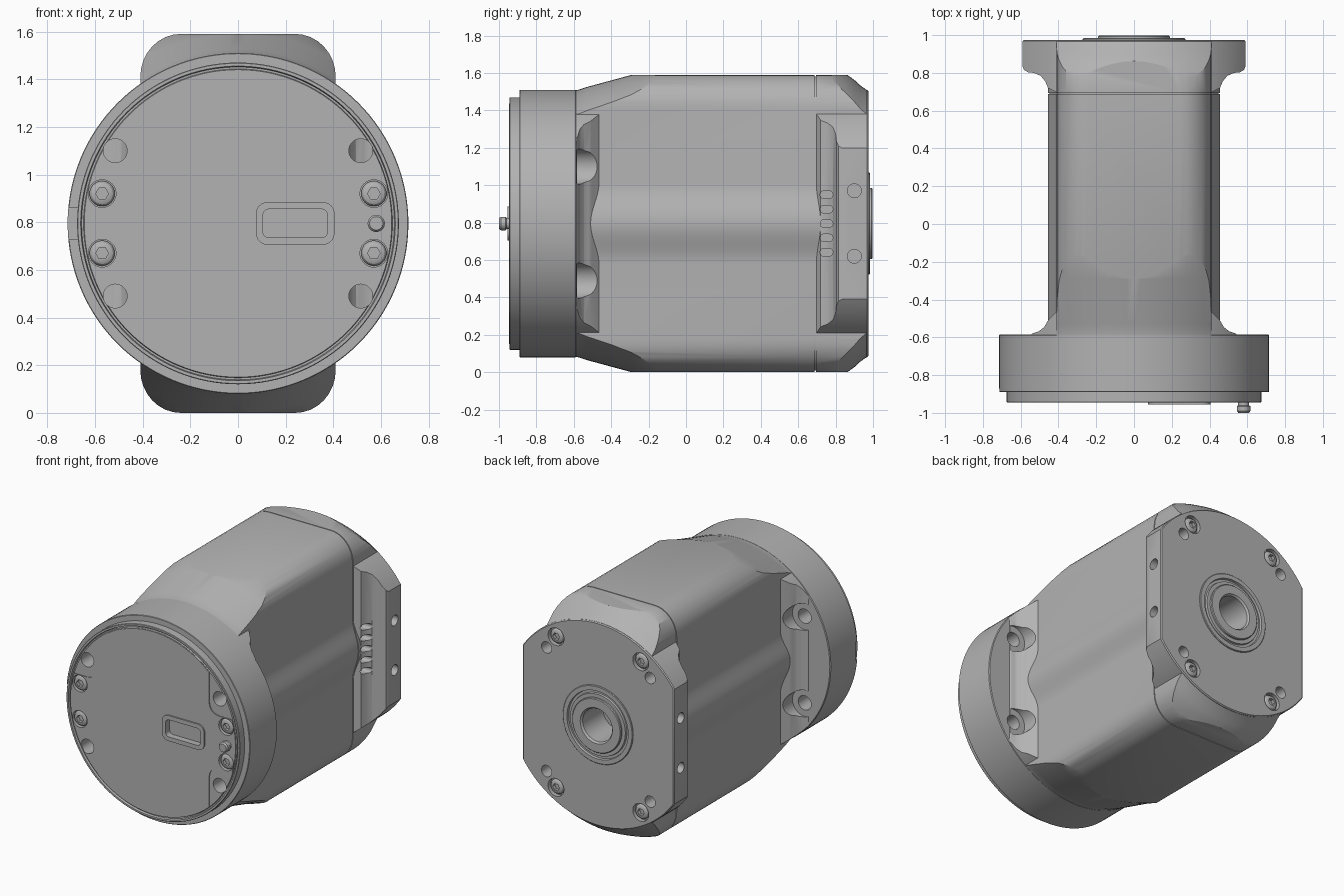
import bpy, bmesh, math
from mathutils import Vector

if "Cube" in bpy.data.objects:
    bpy.data.objects.remove(bpy.data.objects["Cube"])

CZ = 0.795  # height of the main axis

grey = bpy.data.materials.new("grey metal")
grey.use_nodes = True
COL = (0.45, 0.45, 0.45, 1)
grey.diffuse_color = COL
grey.node_tree.nodes["Principled BSDF"].inputs["Base Color"].default_value = COL


def finish(bm, name):
    bmesh.ops.recalc_face_normals(bm, faces=bm.faces[:])
    me = bpy.data.meshes.new(name)
    bm.to_mesh(me)
    bm.free()
    me.materials.append(grey)
    ob = bpy.data.objects.new(name, me)
    bpy.context.collection.objects.link(ob)
    return ob


# Place a flat section point (a, b) at distance d along the axis
PLACE = {"X": lambda a, b, d: Vector((d, a, CZ + b)),
         "Y": lambda a, b, d: Vector((a, d, CZ + b)),
         "Z": lambda a, b, d: Vector((a, b, CZ + d))}


def prism(name, outlines, axis, lo, hi):
    """Extrude one or more closed outlines along an axis."""
    bm = bmesh.new()
    for pts in outlines:
        f = bm.faces.new([bm.verts.new(PLACE[axis](a, b, lo)) for a, b in pts])
        ext = bmesh.ops.extrude_face_region(bm, geom=[f], use_keep_orig=True)
        vs = [v for v in ext["geom"] if isinstance(v, bmesh.types.BMVert)]
        off = PLACE[axis](0, 0, hi) - PLACE[axis](0, 0, lo)
        bmesh.ops.translate(bm, vec=off, verts=vs)
    return finish(bm, name)


def revolve(name, profile, at=(0, 0), steps=128):
    """Spin an (r, y) profile, running axis to axis, about a line along y."""
    bm = bmesh.new()
    c = Vector((at[0], 0, CZ + at[1]))
    vs = [bm.verts.new(c + Vector((r, y, 0))) for r, y in profile]
    es = [bm.edges.new(p) for p in zip(vs, vs[1:])]
    bmesh.ops.spin(bm, geom=vs + es, cent=c, axis=(0, 1, 0),
                   angle=math.tau, steps=steps, use_duplicate=False)
    bmesh.ops.remove_doubles(bm, verts=bm.verts[:], dist=1e-5)
    return finish(bm, name)


def boolean(ob, tool, op="DIFFERENCE"):
    m = ob.modifiers.new("bool", "BOOLEAN")
    m.operation, m.object, m.solver = op, tool, "EXACT"
    bpy.context.view_layer.objects.active = ob
    bpy.ops.object.modifier_apply(modifier=m.name)
    bpy.data.objects.remove(tool)


def circle(a, b, r, n=32):
    return [(a + r * math.cos(i * math.tau / n), b + r * math.sin(i * math.tau / n)) for i in range(n)]


def rounded(a0, a1, b0, b1, r, n=6):
    pts = []
    for k, (a, b) in enumerate([(a1 - r, b1 - r), (a0 + r, b1 - r), (a0 + r, b0 + r), (a1 - r, b0 + r)]):
        for i in range(n + 1):
            t = (k + i / n) * math.pi / 2
            pts.append((a + r * math.cos(t), b + r * math.sin(t)))
    return pts


def mirror4(q):
    """Quarter outline from top (b high) down to b = 0, mirrored both ways."""
    half = q + [(a, -b) for a, b in reversed(q) if b > 1e-6]
    return half + [(-a, b) for a, b in reversed(half) if a > 1e-6]


def corners(a, b):
    return [(s * a, t * b) for s in (1, -1) for t in (1, -1)]


def holes(ob, centres, r, lo, hi, axis="Y"):
    boolean(ob, prism("cutter", [circle(a, b, r) for a, b in centres], axis, lo, hi))


def disc(name, r, lo, hi):
    return revolve(name, [(0, lo), (r, lo), (r, hi), (0, hi)])


# Casing section: flat top, rounded shoulders and a soft bulge on each side
shoulder = [(0.24 + 0.17 * math.sin(i * math.pi / 16), 0.615 + 0.18 * math.cos(i * math.pi / 16)) for i in range(9)]
bulge = [(0.41 + 0.0225 * (1 - math.cos(math.pi * i / 10)), 0.22 * (1 - i / 10)) for i in range(11)]
section = mirror4(shoulder + bulge)

# Main casing, tapered by a cone towards the flange
casing = prism("main_casing", [section], "Y", -0.6, 0.688)
boolean(casing, revolve("cone", [(0, -0.65), (0.71, -0.65), (0.715, -0.575), (0.73, -0.53),
                                 (0.795, -0.29), (0.85, -0.13), (0.9, 0.0), (0.9, 0.8), (0, 0.8)]), "INTERSECT")
prism("seam_core", [[(a * 0.985, b * 0.99) for a, b in section]], "Y", 0.65, 0.72)

# Front flange
EARS = corners(0.515, 0.305)
SCREWS = corners(0.57, 0.125)
flange = revolve("front_flange", [(0, -0.89), (0.712, -0.89), (0.715, -0.887), (0.715, -0.59),
                                  (0.71, -0.585), (0, -0.585)])
holes(flange, EARS, 0.05, -1, -0.4)
boolean(flange, prism("cutter", [[(-0.8, -0.065), (-0.67, -0.065), (-0.67, 0.065), (-0.8, 0.065)]],
                      "Y", -0.95, -0.87))

# Fillets joining the flange to the casing sides, with screw pockets
q = [(0.56, -0.6), (0.54, -0.58), (0.505, -0.569), (0.475, -0.545), (0.455, -0.51), (0.41, -0.465), (0.3, -0.465), (0.3, -0.6)]
fillets = prism("flange_fillets", [q, [(-a, b) for a, b in q]], "Z", -0.75, 0.75)
boolean(fillets, disc("cutter", 0.712, -0.7, -0.3), "INTERSECT")
holes(fillets, EARS, 0.095, -0.584, -0.4)
holes(fillets, EARS, 0.05, -0.7, -0.5)

# Front face plate with a rim groove
plate = revolve("face_plate", [(0, -0.94), (0.645, -0.94), (0.648, -0.93), (0.656, -0.93), (0.66, -0.945),
                               (0.672, -0.945), (0.675, -0.942), (0.675, -0.88), (0, -0.88)])
holes(plate, EARS, 0.05, -1, -0.8)

# Cover panel with cut-away ears at the corners
R = 0.643
top = [(R * math.sin(t), R * math.cos(t)) for t in [i / 16 * math.asin(0.435 / R) for i in range(17)]]
ear = [(0.435, 0.28), (0.44, 0.24), (0.455, 0.21), (0.48, 0.192), (0.515, 0.185)]
a0 = math.asin(0.185 / R)
side = [(R * math.cos(a0 * (1 - i / 6)), R * math.sin(a0 * (1 - i / 6))) for i in range(6)] + [(R, 0)]
panel = prism("cover_panel", [mirror4(top + ear + side)], "Y", -0.946, -0.93)

# Raised window frame with a recess
frame = prism("window_frame", [rounded(0.075, 0.405, -0.09, 0.09, 0.05)], "Y", -0.955, -0.93)
for ob in (plate, panel, frame):
    boolean(ob, prism("cutter", [rounded(0.105, 0.375, -0.06, 0.06, 0.025)], "Y", -1, -0.91))
for ob in (plate, panel):
    holes(ob, SCREWS, 0.058, -1, -0.905)


def screw(name, at, r, y, d, sides):
    """Domed screw head with a socket; d is the outward direction along y."""
    head = revolve(name, [(0, y), (r * 0.6, y), (r * 0.85, y - d * 0.006), (r, y - d * 0.018),
                          (r, y - d * 0.05), (0, y - d * 0.05)], at, 32)
    lo, hi = sorted((y + d * 0.01, y - d * 0.025))
    boolean(head, prism("cutter", [circle(*at, r * 0.5, sides)], "Y", lo, hi))


for p in SCREWS:
    screw("front_screw", p, 0.053, -0.945, -1, 6)

# Indicator button
revolve("button", [(0, -1.0), (0.028, -1.0), (0.036, -0.99), (0.036, -0.965), (0.03, -0.96),
                   (0.03, -0.92), (0, -0.92)], (0.58, 0), 32)

# Rear cap: casing section trimmed by a sloping turned profile
cap = prism("rear_cap", [section], "Y", 0.694, 0.975)
boolean(cap, revolve("cutter", [(0, 0.6), (0.9, 0.6), (0.9, 0.66), (0.85, 0.75), (0.825, 0.81), (0.795, 0.862),
                                (0.768, 0.90), (0.74, 0.93), (0.715, 0.965), (0.705, 0.98), (0, 0.98)]), "INTERSECT")

# Rear mounting plate with side fillets
e = [(0.583, 0.975), (0.59, 0.968), (0.59, 0.835), (0.582, 0.815), (0.56, 0.803), (0.53, 0.8), (0.495, 0.785),
     (0.47, 0.755), (0.455, 0.72), (0.405, 0.694)]
rear = prism("rear_plate", [e + [(-a, b) for a, b in reversed(e)]], "Z", -0.75, 0.75)
boolean(rear, revolve("cutter", [(0, 0.6), (0.715, 0.6), (0.715, 0.968), (0.708, 0.976), (0, 0.976)]), "INTERSECT")
boolean(cap, rear, "UNION")

# Rear cap openings: bearing seat, screw seats, tapped holes
RSCREWS = corners(0.33, 0.53)
holes(cap, [(0, 0)], 0.262, 0.74, 1.1)
holes(cap, RSCREWS, 0.062, 0.945, 1.1)
holes(cap, corners(0.403, 0.435), 0.04, 0.87, 1.1)
for p in RSCREWS:
    screw("rear_screw", p, 0.052, 0.974, 1, 6)

# Side holes and vent slots on both sides
for s in (1, -1):
    lo, hi = sorted((s * 0.5, s * 0.7))
    holes(cap, [(0.9, 0.175), (0.9, -0.175)], 0.037, lo, hi, "X")
    lo, hi = sorted((s * 0.42, s * 0.57))
    slots = [rounded(0.717, 0.785, k * 0.077 - 0.02, k * 0.077 + 0.02, 0.019) for k in range(-2, 3)]
    boolean(cap, prism("cutter", slots, "X", lo, hi))

# Output bearing with a central bore
revolve("output_bearing", [(0, 0.76), (0.115, 0.76), (0.115, 0.985), (0.125, 0.998), (0.185, 0.998), (0.19, 0.993),
                           (0.19, 0.982), (0.215, 0.982), (0.218, 0.968), (0.235, 0.968), (0.238, 0.984),
                           (0.268, 0.984), (0.272, 0.98), (0.272, 0.97), (0.258, 0.965), (0.258, 0.745), (0, 0.745)])

# Smooth shading with sharp edges kept
bpy.ops.object.select_all(action="DESELECT")
for ob in bpy.context.collection.objects:
    if ob.type == "MESH":
        ob.select_set(True)
        bpy.context.view_layer.objects.active = ob
bpy.ops.object.shade_smooth_by_angle(angle=math.radians(30))
